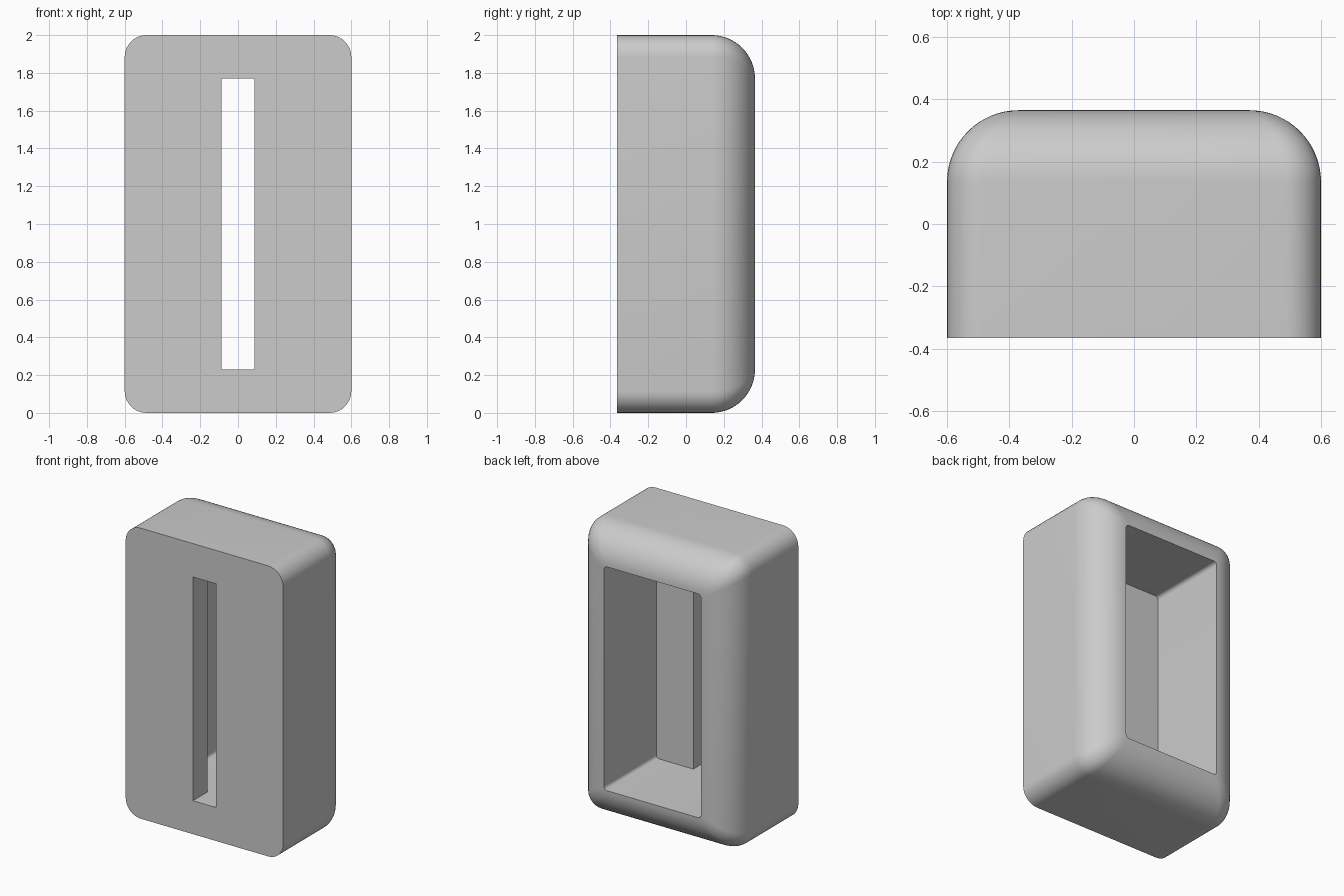
import bpy, bmesh, math

cube = bpy.data.objects.get("Cube")
if cube:
    bpy.data.objects.remove(cube, do_unlink=True)

HALF_W, HEIGHT, HALF_D = 0.6, 2.0, 0.365    # outer size
FILLET = 0.23                               # rounded back edge, ends at the opening
CORNER, INNER_CORNER = 0.115, 0.025         # corner radii, outer and opening
SLOT = 0.0875                               # half width of the front slot
WALL_Y = -HALF_D + 0.16                     # inner side of the front wall
ARC, STEPS = 8, 16

mat = bpy.data.materials.new("plain grey")
mat.use_nodes = True
grey = (0.6, 0.6, 0.6, 1)
mat.diffuse_color = grey
mat.node_tree.nodes["Principled BSDF"].inputs["Base Color"].default_value = grey

bm = bmesh.new()


def ring(inset, y):
    """Rounded rectangle, split at the slot on its top and bottom edges."""
    r = CORNER + (INNER_CORNER - CORNER) * inset / FILLET
    cx, cz = HALF_W - inset - r, HEIGHT / 2 - inset - r
    half = [(SLOT, -cz - r)]
    for z, start in ((-cz, -math.pi / 2), (cz, 0)):
        for i in range(ARC + 1):
            a = start + math.pi / 2 * i / ARC
            half.append((cx + r * math.cos(a), z + r * math.sin(a)))
    half.append((SLOT, cz + r))
    points = half + [(-x, -z) for x, z in half]
    return [bm.verts.new((x, y, z + HEIGHT / 2)) for x, z in points]


def skin(a, b):
    n = len(a)
    for i in range(n):
        j = (i + 1) % n
        bm.faces.new((a[i], a[j], b[j], b[i]))


# Outer sides, rounded back edge, then the inside of the cavity
rings = [ring(0, -HALF_D)]
for i in range(STEPS + 1):
    t = math.pi / 2 * i / STEPS
    rings.append(ring(FILLET * (1 - math.cos(t)), HALF_D - FILLET + FILLET * math.sin(t)))
rings.append(ring(FILLET, WALL_Y))
for a, b in zip(rings, rings[1:]):
    skin(a, b)

front, inner = rings[0], rings[-1]
h = len(front) // 2
marks = (0, h - 1, h, 2 * h - 1)            # slot points on each ring

# Slot walls, level with the cavity floor and ceiling
inner_slot = [inner[m] for m in marks]
front_slot = [bm.verts.new((v.co.x, -HALF_D, v.co.z)) for v in inner_slot]
skin(front_slot, inner_slot)

# Front face around the slot, and the inner side of the front wall
for k in (0, 1):
    side = slice(k * h, (k + 1) * h)
    bm.faces.new(front[side] + [front_slot[2 * k + 1], front_slot[2 * k]])
    bm.faces.new(inner[side])
bm.faces.new((front[h - 1], front[h], front_slot[2], front_slot[1]))
bm.faces.new((front[-1], front[0], front_slot[0], front_slot[3]))

bmesh.ops.recalc_face_normals(bm, faces=bm.faces)
mesh = bpy.data.meshes.new("slotted_housing")
bm.to_mesh(mesh)
bm.free()
mesh.materials.append(mat)

housing = bpy.data.objects.new("slotted_housing", mesh)
bpy.context.collection.objects.link(housing)
bpy.ops.object.select_all(action="DESELECT")
housing.select_set(True)
bpy.context.view_layer.objects.active = housing
bpy.ops.object.shade_smooth_by_angle(angle=math.radians(30))
